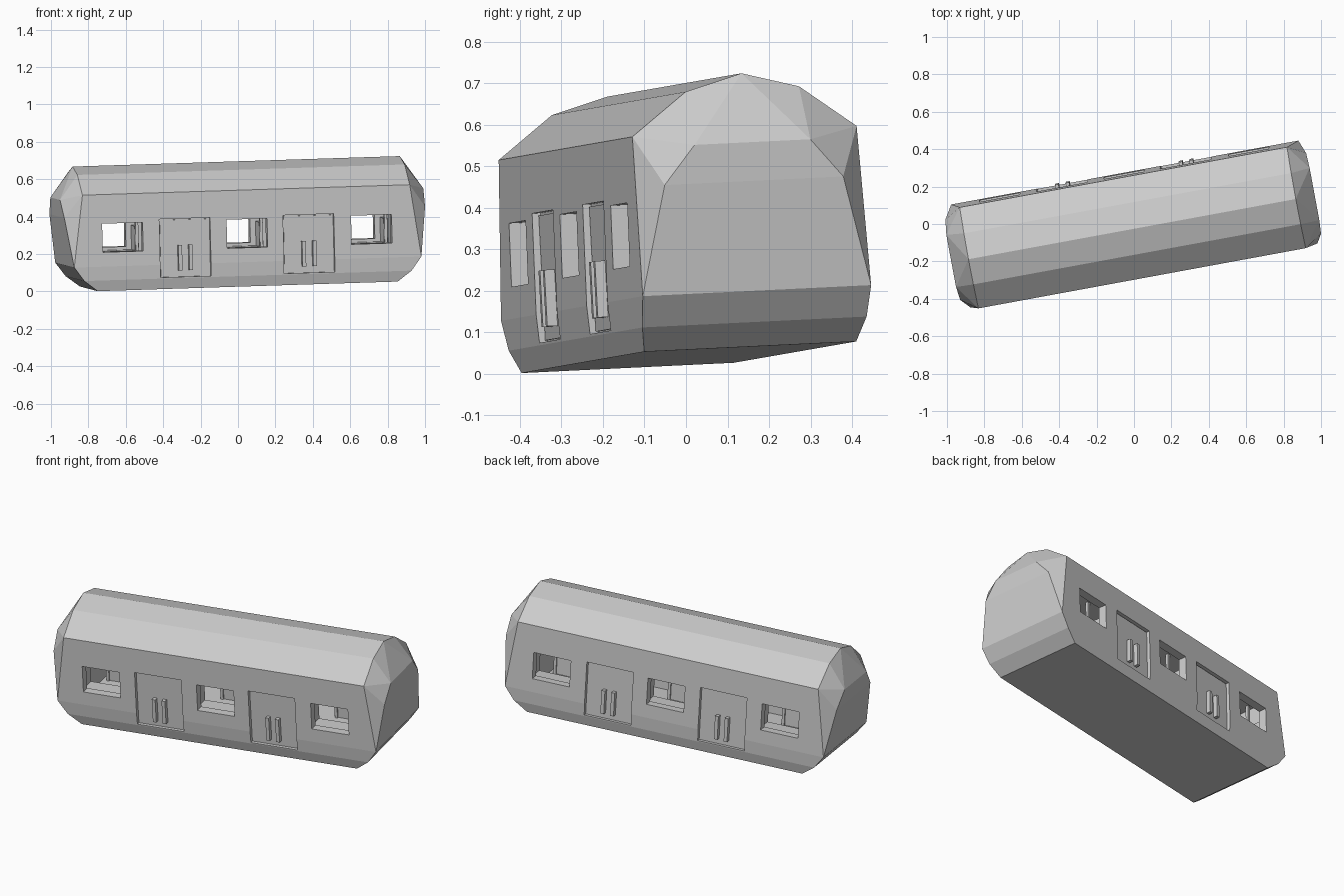
import bpy, bmesh
from mathutils import Matrix, Vector

if "Cube" in bpy.data.objects:
    bpy.data.objects.remove(bpy.data.objects["Cube"])

# One flat grey for the whole carriage
grey = bpy.data.materials.new("light_grey")
grey.use_nodes = True
COLOUR = (0.6, 0.6, 0.6, 1)
grey.diffuse_color = COLOUR
grey.node_tree.nodes["Principled BSDF"].inputs["Base Color"].default_value = COLOUR

# The carriage stands turned and slightly tilted
along = Vector((1, 0.184, 0.032)).normalized()
across = Vector((-0.186, 1, 0.0485))
across = (across - along * across.dot(along)).normalized()
up = along.cross(across)
POSE = Matrix((along, across, up)).transposed().to_4x4()
POSE = POSE @ Matrix.Translation((0.007, 0.008, 0))


def finish(name, bm):
    mesh = bpy.data.meshes.new(name)
    bmesh.ops.recalc_face_normals(bm, faces=bm.faces)
    bm.to_mesh(mesh)
    bm.free()
    mesh.materials.append(grey)
    ob = bpy.data.objects.new(name, mesh)
    bpy.context.collection.objects.link(ob)
    ob.matrix_world = POSE
    return ob


def add_box(bm, x, y, z):
    """Box from three (low, high) ranges."""
    centre = [(r[0] + r[1]) / 2 for r in (x, y, z)]
    size = [abs(r[1] - r[0]) for r in (x, y, z)]
    m = Matrix.Translation(centre) @ Matrix.Diagonal((*size, 1))
    bmesh.ops.create_cube(bm, size=1, matrix=m)


def boxes(name, ranges):
    bm = bmesh.new()
    for r in ranges:
        add_box(bm, *r)
    return finish(name, bm)


# Faceted hull: (half length, half width, height) corners mirrored both ways
corners = [
    (0.816, 0.260, 0.039), (0.890, 0.275, 0.096), (0.944, 0.280, 0.170),
    (0.981, 0.219, 0.434), (0.988, 0.142, 0.527), (0.890, 0.275, 0.556),
    (0.890, 0.139, 0.658), (0.890, 0.000, 0.696),
]
bm = bmesh.new()
for x, y, z in corners:
    for sx in (-1, 1):
        for sy in ((-1, 1) if y else (1,)):
            bm.verts.new((sx * x, sy * y, z))
bmesh.ops.convex_hull(bm, input=bm.verts)
bmesh.ops.dissolve_limit(bm, angle_limit=0.01, verts=bm.verts, edges=bm.edges)
hull = finish("carriage_body", bm)

# Cut the cabin, the windows through both walls, and the door recesses
WINDOWS = (-0.677, 0, 0.677)
DOORS = (-0.338, 0.335)
cabin = boxes("cabin_cutter", [((-0.86, 0.86), (-0.23, 0.23), (0.12, 0.5))])
windows = boxes("window_cutter", [
    ((x - 0.11, x + 0.11), (-0.4, 0.4), (0.247, 0.4)) for x in WINDOWS])
recesses = boxes("door_cutter", [
    ((x - 0.138, x + 0.138), (s * 0.256, s * 0.4), (0.102, 0.414))
    for x in DOORS for s in (-1, 1)])

cutters = (cabin, windows, recesses)
for cutter in cutters:
    cutter.hide_render = True
    mod = hull.modifiers.new(cutter.name, "BOOLEAN")
    mod.operation = "DIFFERENCE"
    mod.solver = "EXACT"
    mod.object = cutter
bpy.context.view_layer.update()
result = bpy.data.meshes.new_from_object(
    hull.evaluated_get(bpy.context.evaluated_depsgraph_get()))
hull.modifiers.clear()
hull.data = result
for cutter in cutters:
    bpy.data.objects.remove(cutter)

# Door leaves fill the recesses, leaving a thin gap round the edge
boxes("doors", [
    ((x - 0.133, x + 0.133), (s * 0.25, s * 0.262), (0.107, 0.408))
    for x in DOORS for s in (-1, 1)])

# Two upright handles on each door
boxes("door_handles", [
    ((x + d - 0.01, x + d + 0.01), (s * 0.26, s * 0.287), (0.137, 0.273))
    for x in DOORS for d in (-0.029, 0.029) for s in (-1, 1)])

# Benches below the windows, with end panels and grab poles
boxes("benches", [
    ((x - 0.15, x + 0.15), (s * 0.12, s * 0.235), (0.115, 0.23))
    for x in WINDOWS for s in (-1, 1)])
boxes("bench_end_panels", [
    ((x + d - 0.01, x + d + 0.01), (s * 0.12, s * 0.235), (0.115, 0.36))
    for x in WINDOWS for d in (-0.15, 0.15) for s in (-1, 1)])
boxes("grab_poles", [
    ((x + d - 0.008, x + d + 0.008), (s * 0.112, s * 0.128), (0.115, 0.505))
    for x in WINDOWS for d in (-0.15, 0.15) for s in (-1, 1)])
